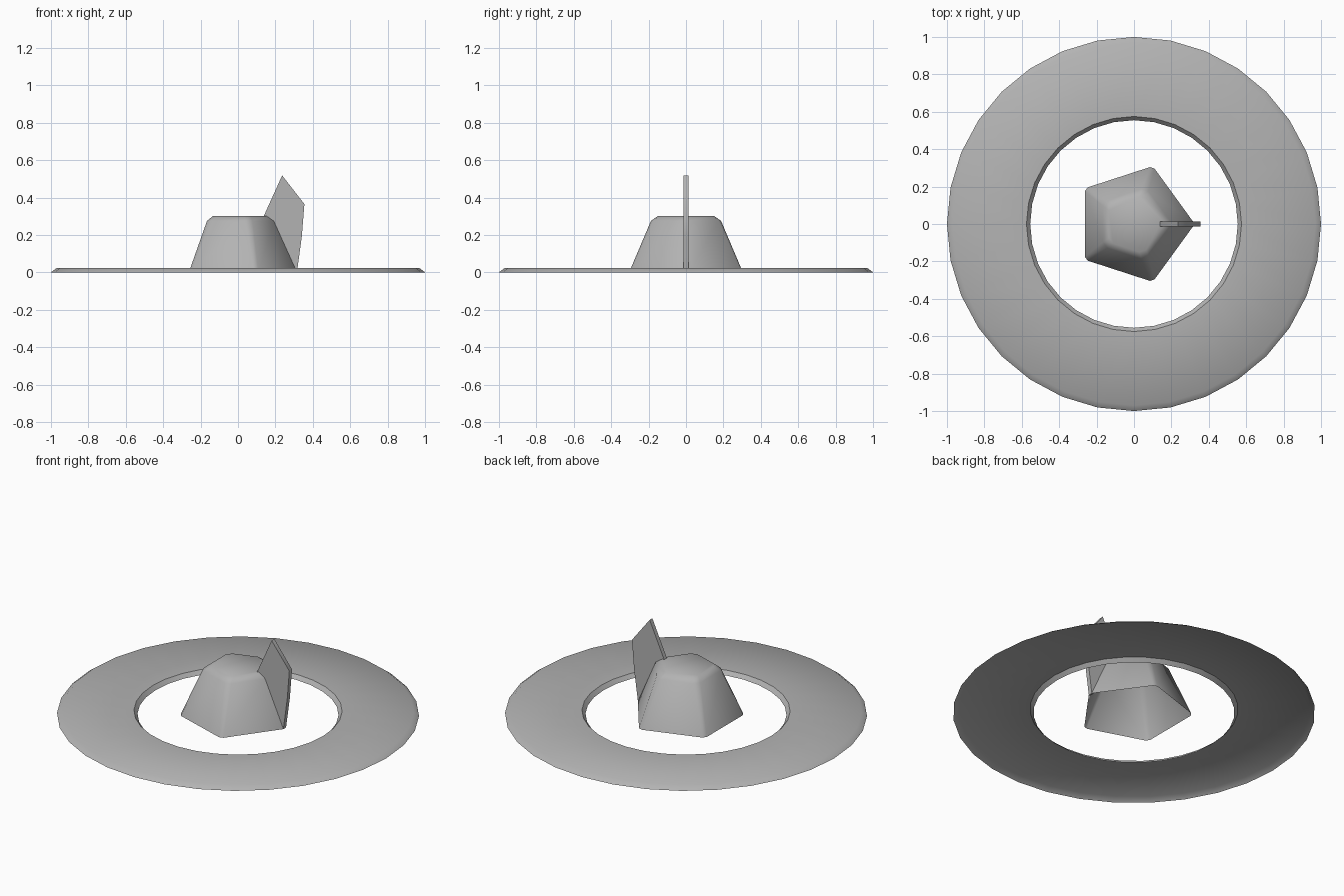
import bpy, bmesh
from math import radians, cos, sin, pi
from mathutils import Vector

if "Cube" in bpy.data.objects:
    bpy.data.objects.remove(bpy.data.objects["Cube"])

# Mid-grey finish shared by all parts
grey = bpy.data.materials.new("mid_grey")
grey.diffuse_color = (0.45, 0.45, 0.45, 1)
grey.use_nodes = True
grey.node_tree.nodes["Principled BSDF"].inputs["Base Color"].default_value = grey.diffuse_color


def finish(name, bm, angle=45):
    bmesh.ops.recalc_face_normals(bm, faces=bm.faces)
    mesh = bpy.data.meshes.new(name)
    bm.to_mesh(mesh)
    bm.free()
    mesh.materials.append(grey)
    obj = bpy.data.objects.new(name, mesh)
    bpy.context.collection.objects.link(obj)
    bpy.ops.object.select_all(action='DESELECT')
    obj.select_set(True)
    bpy.context.view_layer.objects.active = obj
    bpy.ops.object.shade_smooth_by_angle(angle=radians(angle))
    return obj


def loft(loops, cap_top=False):
    """Bridge closed point loops with quads, leaving the underside open."""
    bm = bmesh.new()
    rows = [[bm.verts.new(p) for p in loop] for loop in loops]
    n = len(rows[0])
    for a, b in zip(rows, rows[1:]):
        for i in range(n):
            j = (i + 1) % n
            bm.faces.new((a[i], a[j], b[j], b[i]))
    if cap_top:
        bm.faces.new(rows[-1])
    return bm


def circle(r, z, n=32):
    return [Vector((r * cos(2 * pi * i / n), r * sin(2 * pi * i / n), z)) for i in range(n)]


def cut_pentagon(r, z, cut):
    """Pentagon whose corners are trimmed by a small length."""
    c = circle(r, z, 5)
    pts = []
    for i in range(5):
        for other in (c[i - 1], c[(i + 1) % 5]):
            pts.append(c[i] + (other - c[i]).normalized() * cut)
    return pts


# Flat brim ring: bevelled rim, open underneath
ring_profile = [(1.0, 0), (0.97, 0.023), (0.575, 0.023), (0.555, 0)]
finish("brim_ring", loft([circle(r, z) for r, z in ring_profile]))

# Five-sided hub: tapered shell with softened corners and shoulder
hub_profile = [(0.325, 0, 0.016), (0.205, 0.275, 0.024), (0.165, 0.302, 0.024)]
finish("hub", loft([cut_pentagon(*p) for p in hub_profile], cap_top=True))

# Upright fin along one hub corner
fin_profile = [(0.135, 0.295), (0.236, 0.518), (0.355, 0.365),
               (0.341, 0.19), (0.315, 0.0), (0.305, 0.0), (0.185, 0.275)]
bm = bmesh.new()
face = bm.faces.new([bm.verts.new((x, -0.013, z)) for x, z in fin_profile])
extruded = bmesh.ops.extrude_face_region(bm, geom=[face], use_keep_orig=True)
moved = [v for v in extruded["geom"] if isinstance(v, bmesh.types.BMVert)]
bmesh.ops.translate(bm, verts=moved, vec=(0, 0.026, 0))
finish("fin", bm)
